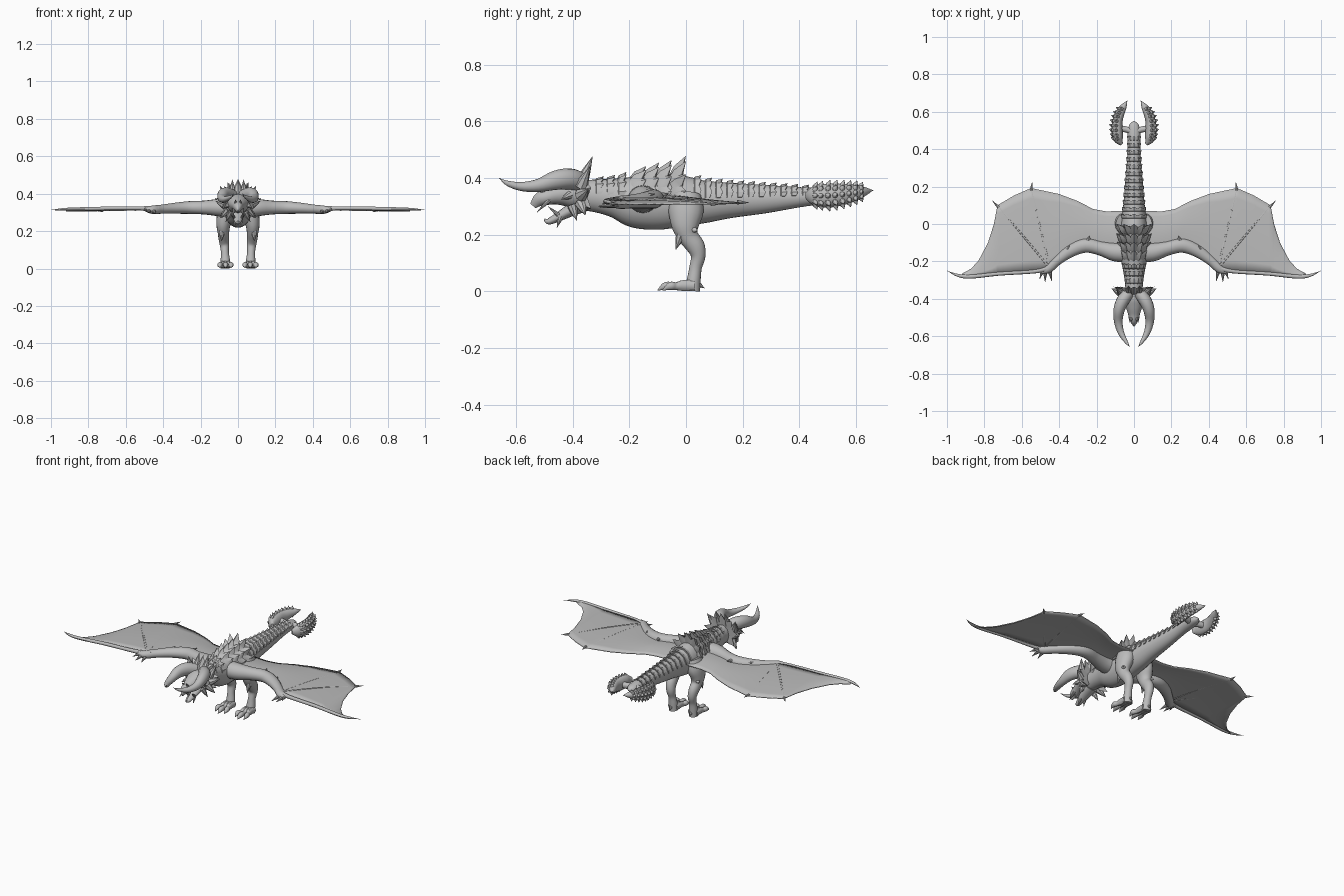
import bpy, bmesh, math
from mathutils import Vector

hide = bpy.data.materials.new("grey_hide")
hide.diffuse_color = (0.5, 0.5, 0.5, 1)


def finish(name, bm, mirror=False, angle=40):
    bmesh.ops.recalc_face_normals(bm, faces=bm.faces)
    me = bpy.data.meshes.new(name)
    bm.to_mesh(me)
    bm.free()
    me.materials.append(hide)
    ob = bpy.data.objects.new(name, me)
    bpy.context.collection.objects.link(ob)
    bpy.ops.object.select_all(action='DESELECT')
    ob.select_set(True)
    bpy.context.view_layer.objects.active = ob
    bpy.ops.object.shade_smooth_by_angle(angle=math.radians(angle))
    if mirror:
        ob.modifiers.new("mirror", 'MIRROR').use_clip = False
    return ob


def smooth_path(pts, steps):
    """Catmull-Rom through tuples of any length."""
    out, n = [], len(pts)
    for i in range(n - 1):
        quad = [pts[max(i - 1, 0)], pts[i], pts[i + 1], pts[min(i + 2, n - 1)]]
        for k in range(steps):
            t = k / steps
            out.append([0.5 * (2 * b + (c - a) * t + (2 * a - 5 * b + 4 * c - d) * t * t
                               + (3 * b - a - 3 * c + d) * t ** 3) for a, b, c, d in zip(*quad)])
    return out + [list(pts[-1])]


def add_tube(bm, pts, up=(0, 0, 1), segs=16, steps=4):
    """Sweep ellipses along (x, y, z, side radius, up radius) points."""
    path = smooth_path(pts, steps)
    rings = []
    for i, p in enumerate(path):
        c = Vector(p[:3])
        t = (Vector(path[min(i + 1, len(path) - 1)][:3]) - Vector(path[max(i - 1, 0)][:3])).normalized()
        side = t.cross(Vector(up)).normalized()
        top = side.cross(t)
        ra, rb = max(p[3], 0.001), max(p[4], 0.001)
        rings.append([bm.verts.new(c + side * ra * math.cos(a) + top * rb * math.sin(a))
                      for a in (math.tau * k / segs for k in range(segs))])
    for r, q in zip(rings, rings[1:]):
        for k in range(segs):
            bm.faces.new((r[k], r[(k + 1) % segs], q[(k + 1) % segs], q[k]))
    bm.faces.new(rings[0])
    bm.faces.new(rings[-1])


def tube(name, pts, mirror=False, **kw):
    bm = bmesh.new()
    add_tube(bm, pts, **kw)
    return finish(name, bm, mirror)


def spikes(name, items, up=(0, 0, 1), mirror=True):
    """Straight cones from base to tip: (base, tip, radius)."""
    bm = bmesh.new()
    for a, b, r in items:
        m = [(p + q) / 2 for p, q in zip(a, b)]
        add_tube(bm, [(*a, r, r), (*m, r * .6, r * .6), (*b, 0, 0)], up, 8, 2)
    return finish(name, bm, mirror)


def lerp_table(table, x):
    for a, b in zip(table, table[1:]):
        if x <= b[0]:
            t = max(0, (x - a[0]) / (b[0] - a[0]))
            return [p + (q - p) * t for p, q in zip(a[1:], b[1:])]
    return list(table[-1][1:])


# Body from neck to tail tip: y, half width, bottom, top
BODY = [(-.40, .042, .29, .39), (-.32, .048, .28, .395), (-.25, .058, .26, .40), (-.18, .072, .225, .41),
        (-.10, .074, .218, .415), (-.02, .072, .228, .41), (.06, .062, .24, .392), (.15, .053, .258, .384),
        (.28, .042, .276, .376), (.40, .034, .297, .368), (.48, .034, .308, .364), (.53, .025, .318, .355),
        (.55, .004, .333, .342)]
tube("body_and_tail", [(0, y, (b + t) / 2, w, (t - b) / 2) for y, w, b, t in BODY], segs=24)


def collar(name, y0, lean, h, arc, teeth, power, boost=1.0):
    """Ring of backward leaning toothed scales wrapped over the body."""
    w, b, t = lerp_table(BODY, y0)
    cz, hz, w = (b + t) / 2, (t - b) / 2 * boost, w * boost
    bm = bmesh.new()
    rows = []
    n = teeth * 2
    for i in range(n + 1):
        a = math.radians(arc) * (2 * i / n - 1)
        d = Vector((math.sin(a), 0, math.cos(a)))
        base = Vector((w * d.x, y0, cz + hz * d.z))
        tooth = 1 if i % 2 == (teeth % 2) else .4
        tall = h * tooth * (.25 + .75 * max(0, math.cos(a / 2)) ** power)
        rows.append([bm.verts.new(p) for p in (
            base - d * .012, base + d * tall * .45 + Vector((0, lean * .35, 0)),
            base + d * tall + Vector((0, lean * (.6 + .4 * tooth), 0)),
            base - d * .012 + Vector((0, lean * .75, 0)))])
    for r, q in zip(rows, rows[1:]):
        for k in range(4):
            bm.faces.new((r[k], r[(k + 1) % 4], q[(k + 1) % 4], q[k]))
    bm.faces.new(rows[0])
    bm.faces.new(rows[-1])
    finish(name, bm, angle=30)


# Neck, back and tail scales, then the head frill
for i, (y, h) in enumerate([(-.33, .012), (-.29, .014), (-.25, .022), (-.205, .036), (-.16, .044),
                            (-.115, .05), (-.065, .066)]):
    collar(f"back_scale_{i}", y, .065 if h > .03 else .04, h, 85, 7, 5)
for i in range(12):
    collar(f"tail_band_{i}", .02 + i * .038, .034, .009, 80, 5, 1)
collar("head_frill", -.385, .05, .078, 135, 7, .7)

# Head
tube("skull", [(0, -.35, .345, .045, .05), (0, -.40, .345, .058, .053), (0, -.44, .343, .046, .04),
               (0, -.48, .335, .032, .029), (0, -.515, .325, .023, .025), (0, -.54, .302, .004, .012)])
tube("lower_jaw", [(0, -.37, .305, .04, .028), (0, -.41, .285, .034, .022), (0, -.45, .263, .024, .016),
                   (0, -.485, .247, .014, .011), (0, -.5, .256, .002, .002)])
tube("horn", [(.03, -.37, .385, .032, .036), (.06, -.41, .397, .034, .037), (.08, -.46, .392, .03, .034),
              (.084, -.52, .374, .023, .023), (.07, -.58, .370, .017, .016), (.042, -.63, .382, .009, .009),
              (.022, -.658, .40, 0, 0)], True)
spikes("face_spikes", [((.02, -.48, .325), (.026, -.525, .28), .009), ((.02, -.45, .27), (.03, -.487, .30), .008),
                       ((.04, -.40, .30), (.065, -.385, .25), .018), ((.015, -.44, .27), (.018, -.455, .225), .012),
                       ((.05, -.41, .34), (.075, -.44, .325), .015), ((.012, -.5, .345), (.014, -.52, .368), .009)])
spikes("crest_spikes", [((.03, -.37, .38), (.03, -.33, .475), .024), ((.065, -.37, .37), (.095, -.34, .44), .024),
                        ((.07, -.37, .34), (.12, -.345, .36), .024), ((.05, -.37, .31), (.095, -.355, .27), .022)], (0, 1, 0))

# Wing membrane between a front edge and a scalloped trailing edge
FRONT = [(.03, -.16), (.12, -.15), (.25, -.11), (.36, -.16), (.46, -.245), (.70, -.262), (.92, -.275)]
BACK = [(.03, .07), (.15, .067), (.22, .08), (.30, .122), (.40, .16), (.55, .192), (.64, .153), (.73, .1),
        (.748, .0), (.78, -.1), (.83, -.195), (.87, -.24), (.92, -.268)]


def wing_z(x, v):
    return .334 - .018 * x - .012 * v + .012 * math.sin(math.pi * v) * max(0, 1 - x)


bm = bmesh.new()
xs = sorted({.03 + .89 * i / 36 for i in range(37)} | {p[0] for p in BACK})
grid = []
for x in xs:
    f, b = lerp_table(FRONT, x)[0], lerp_table(BACK, x)[0]
    grid.append([bm.verts.new((x, f + (b - f) * v / 8, wing_z(x, v / 8))) for v in range(9)])
for r, q in zip(grid, grid[1:]):
    for k in range(8):
        bm.faces.new((r[k], q[k], q[k + 1], r[k + 1]))
wing = finish("wing_membrane", bm, True)
solid = wing.modifiers.new("thickness", 'SOLIDIFY')
solid.thickness, solid.offset = .005, 0

# Wing arm, leading finger, hidden finger bones and edge claws
tube("wing_arm", [(.03, -.15, .325, .055, .05), (.10, -.15, .326, .05, .047), (.18, -.13, .326, .038, .037),
                  (.26, -.115, .326, .038, .034), (.34, -.145, .322, .033, .029), (.41, -.195, .317, .026, .024),
                  (.46, -.24, .314, .024, .022), (.50, -.258, .316, .008, .008)], True)
tube("leading_finger", [(.43, -.225, .318, .018, .018), (.52, -.252, .322, .011, .011),
                        (.72, -.266, .321, .01, .01), (.87, -.281, .318, .011, .009),
                        (.94, -.275, .316, .008, .007), (1.0, -.25, .313, 0, 0)], True, segs=10)
for i, (ex, ey) in enumerate([(.55, .19), (.73, .1)]):
    tube(f"wing_bone_{i}", [(.45, -.235, wing_z(.45, 0), .007, .006),
                            ((.45 + ex) / 2, (ey - .235) / 2, wing_z(.5, .5), .005, .004),
                            (ex, ey, wing_z(ex, 1), .004, .003)], True, segs=8)
spikes("wing_claws", [((.55, .18, .315), (.545, .222, .313), .008), ((.725, .09, .31), (.758, .125, .309), .008),
                      ((.25, -.1, .335), (.235, -.06, .345), .016), ((.36, -.15, .335), (.345, -.11, .345), .012),
                      ((.455, -.23, .31), (.44, -.305, .295), .014), ((.475, -.24, .31), (.475, -.31, .30), .014),
                      ((.485, -.24, .315), (.505, -.295, .31), .012)])

# Legs and feet
tube("leg", [(.05, .0, .335, .05, .055), (.068, .0, .285, .046, .062), (.078, -.002, .235, .038, .05),
             (.078, .008, .195, .031, .036), (.076, .033, .16, .028, .033), (.072, .043, .125, .025, .026),
             (.07, .034, .085, .021, .022), (.068, .028, .045, .025, .024), (.067, .022, .003, .027, .028)],
     True, up=(0, 1, 0))
bm = bmesh.new()
for x0, x1, y1 in [(.05, .037, -.055), (.067, .066, -.072), (.084, .097, -.055)]:
    add_tube(bm, [(x0, .03, .02, .016, .02), (x0, -.01, .021, .016, .02), ((x0 + x1) / 2, -.035, .018, .012, .014),
                  (x1, y1, .019, .014, .015), (x1, y1 - .028, .004, .001, .001)], segs=10)
finish("toes", bm, True)
spikes("leg_spikes", [((.085, -.01, .22), (.088, -.036, .148), .024), ((.067, .035, .03), (.067, .065, .012), .013),
                      ((.09, .02, .22), (.112, .04, .215), .018)], (1, 0, 0))

# Twin crescent tail clubs with studs, joined to the tail tip
club = [(.066, .425, .338, .008, .014), (.084, .455, .338, .026, .036), (.09, .50, .338, .03, .042),
        (.088, .55, .342, .027, .038), (.074, .595, .348, .024, .029), (.054, .63, .353, .016, .016),
        (.036, .66, .357, 0, 0)]
tube("tail_club", club, True)
tube("club_joint", [(.0, .49, .336, .022, .022), (.04, .505, .336, .016, .018), (.085, .51, .337, .02, .02)], True)
studs = []
for x, y, z, ra, rb in smooth_path(club[1:6], 2)[:8]:
    for a in (-80, -40, 0, 40, 80):
        c, s = math.cos(math.radians(a)), math.sin(math.radians(a))
        studs.append(((x + ra * .8 * c, y, z + rb * .8 * s),
                      (x + (ra + .014) * c, y + .008, z + (rb + .014) * s), .012))
spikes("club_studs", studs, (0, 1, 0))
